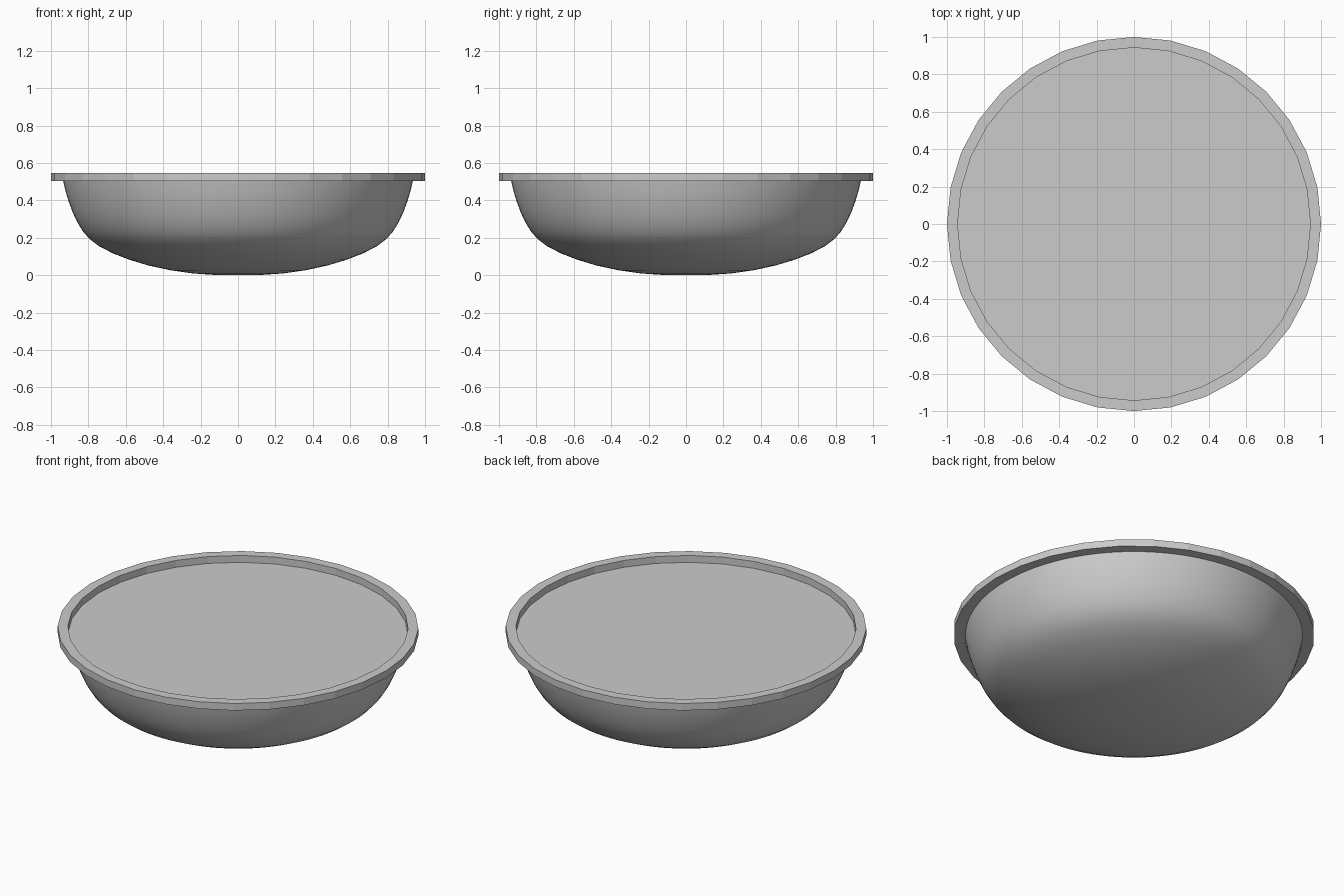
import bpy, bmesh, math

if "Cube" in bpy.data.objects:
    bpy.data.objects.remove(bpy.data.objects["Cube"])

grey = bpy.data.materials.new("light grey")
grey.diffuse_color = (0.6, 0.6, 0.6, 1)
grey.use_nodes = True
grey.node_tree.nodes["Principled BSDF"].inputs["Base Color"].default_value = grey.diffuse_color


def lathe(name, profile, sides, closed=False, smooth=False):
    """Revolve (radius, z) points round z; a zero radius becomes a pole."""
    bm = bmesh.new()
    rings = []
    for r, z in profile:
        if r == 0:
            rings.append([bm.verts.new((0, 0, z))] * sides)
        else:
            rings.append([bm.verts.new((r * math.cos(2 * math.pi * i / sides),
                                        r * math.sin(2 * math.pi * i / sides), z))
                          for i in range(sides)])
    pairs = list(zip(rings, rings[1:]))
    if closed:
        pairs.append((rings[-1], rings[0]))
    for a, b in pairs:
        for i in range(sides):
            j = (i + 1) % sides
            quad = [a[i], a[j], b[j], b[i]]
            bm.faces.new(list(dict.fromkeys(quad)))
    bmesh.ops.recalc_face_normals(bm, faces=bm.faces)
    for f in bm.faces:
        f.smooth = smooth
    mesh = bpy.data.meshes.new(name)
    bm.to_mesh(mesh)
    bm.free()
    mesh.materials.append(grey)
    obj = bpy.data.objects.new(name, mesh)
    bpy.context.collection.objects.link(obj)
    return obj


# Rounded bowl body
bowl_profile = [(0, 0), (0.12, 0.001), (0.24, 0.009), (0.36, 0.026), (0.48, 0.052),
                (0.58, 0.082), (0.67, 0.117), (0.74, 0.153), (0.79, 0.19),
                (0.828, 0.232), (0.86, 0.284), (0.885, 0.338), (0.907, 0.398),
                (0.923, 0.452), (0.935, 0.505)]
lathe("bowl", bowl_profile, 96, smooth=True)

# Flat filling, level with the underside of the rim
lathe("filling", [(0, 0.505), (0.943, 0.505)], 32)

# Flat-sided rim ring
lathe("rim", [(0.943, 0.504), (1.0, 0.504), (1.0, 0.547), (0.943, 0.547)], 32, closed=True)

# Make the filling face upward
me = bpy.data.objects["filling"].data
if me.polygons[0].normal.z < 0:
    me.flip_normals()
